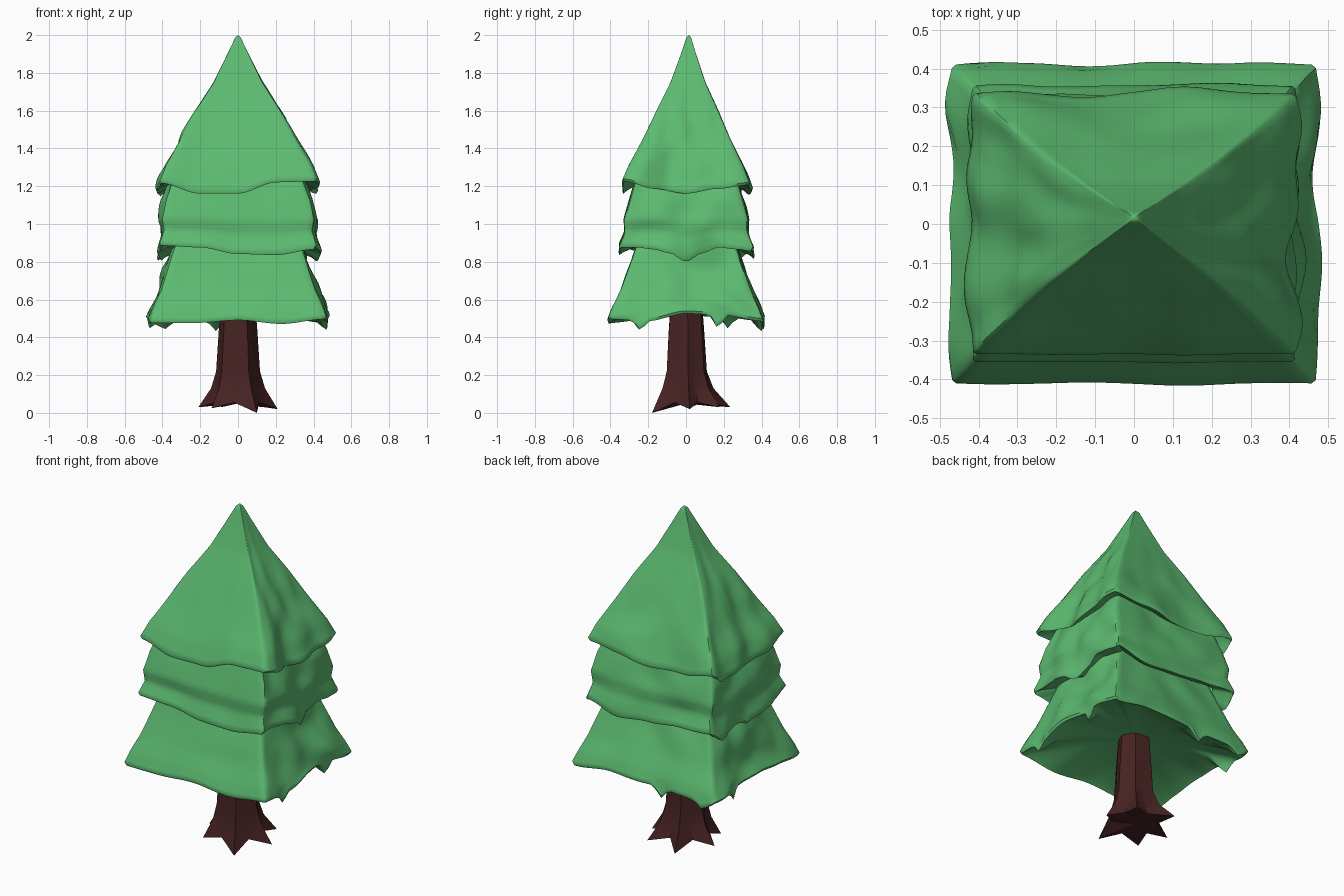
import bpy, bmesh, math
from mathutils import Vector, noise

cube = bpy.data.objects.get("Cube")
if cube:
    bpy.data.objects.remove(cube, do_unlink=True)


def material(name, rgb):
    m = bpy.data.materials.new(name)
    m.use_nodes = True
    m.diffuse_color = (*rgb, 1)
    m.node_tree.nodes["Principled BSDF"].inputs["Base Color"].default_value = (*rgb, 1)
    return m


leaf_green = material("leaf green", (0.107, 0.49, 0.162))
bark_brown = material("bark brown", (0.062, 0.016, 0.016))


def loft(name, rings, mat, angle, first=None, last=None):
    """Skin closed rings of points, closing an end with a fan where a tip is given."""
    bm = bmesh.new()
    loops = [[bm.verts.new(p) for p in ring] for ring in rings]
    n = len(loops[0])
    for a, b in zip(loops, loops[1:]):
        for i in range(n):
            j = (i + 1) % n
            bm.faces.new((a[j], a[i], b[i], b[j]))
    if first:
        v = bm.verts.new(first)
        for i in range(n):
            bm.faces.new((loops[0][i], loops[0][(i + 1) % n], v))
    if last:
        v = bm.verts.new(last)
        for i in range(n):
            bm.faces.new((loops[-1][(i + 1) % n], loops[-1][i], v))
    mesh = bpy.data.meshes.new(name)
    bm.to_mesh(mesh)
    bm.free()
    ob = bpy.data.objects.new(name, mesh)
    bpy.context.collection.objects.link(ob)
    mesh.materials.append(mat)
    bpy.ops.object.select_all(action='DESELECT')
    ob.select_set(True)
    bpy.context.view_layer.objects.active = ob
    bpy.ops.object.shade_smooth_by_angle(angle=math.radians(angle))
    return ob


# Sides run counter-clockwise: front, +x, back, -x
COLUMNS = 28
NORMALS = [Vector((0, -1, 0)), Vector((1, 0, 0)), Vector((0, 1, 0)), Vector((-1, 0, 0))]
BULGE = [0.004, 0.024, 0.012, 0.024]


def hem_height(points, s):
    """Smooth curve through evenly spaced heights, s from -1 to 1."""
    t = (s + 1) / 2 * (len(points) - 1)
    i = min(int(t), len(points) - 2)
    f = t - i
    f = f * f * (3 - 2 * f)
    return points[i] * (1 - f) + points[i + 1] * f


def tier(name, profile, hems, tip=None, spikes=(), seed=0, roof=None):
    top, bottom = profile[0][0], profile[-1][0]

    def ring(z, hx, hy, drop, lift=0.0):
        pts = []
        for k, nrm in enumerate(NORMALS):
            along = Vector((-nrm.y, nrm.x, 0))
            for c in range(COLUMNS):
                s = -0.98 + 1.96 * c / (COLUMNS - 1)
                half, out = (hx, hy) if k % 2 == 0 else (hy, hx)
                sag = hem_height(hems[k], s) - bottom
                for side, at, depth in spikes:
                    if side == k and drop > 0.85:
                        sag -= depth * max(0, 1 - abs(s - at) / 0.11)
                # Boughs swell in the middle of each side, most near the hem
                mid = 1 - s ** 4
                rough = noise.noise(Vector((s * 1.8 + k * 7, z * 6, seed)))
                swell = BULGE[k] * mid * (0.35 + 1.7 * rough) * min(1, out / 0.3) ** 2
                p = along * s * half + nrm * (out + swell)
                # The crown leans slightly backwards
                p.y += 0.015 * max(0, (z - 1.2) / 0.8)
                p.z = z + sag * drop + lift
                pts.append(p)
        return pts

    rings = []
    steps = 4
    for (z0, x0, y0), (z1, x1, y1) in zip(profile, profile[1:]):
        for i in range(steps):
            f = i / steps
            z = z0 + (z1 - z0) * f
            rings.append(ring(z, x0 + (x1 - x0) * f, y0 + (y1 - y0) * f,
                              ((top - z) / (top - bottom)) ** 3))
    z, hx, hy = profile[-1]
    # Hem, thin rolled lip, then the underside tucked in towards the next tier
    for scale, drop, lift in ((1, 1, 0), (0.985, 1, -0.014), (0.93, 0.9, 0), (0.78, 0.7, 0.02)):
        rings.append(ring(z, hx * scale, hy * scale, drop, lift))
    last = None
    if roof:
        rings.append(ring(z, hx * 0.5, hy * 0.5, 0.2, roof))
        last = (0, 0, z + roof + 0.01)
    return loft(name, rings, leaf_green, 50, tip, last)


tier("top_boughs",
     [(1.988, 0.014, 0.012), (1.9, 0.056, 0.040), (1.75, 0.128, 0.092), (1.6, 0.222, 0.162),
      (1.45, 0.300, 0.228), (1.3, 0.380, 0.300), (1.21, 0.415, 0.335)],
     [(1.23, 1.175, 1.175, 1.235, 1.24), (1.24, 1.20, 1.175, 1.20, 1.22),
      (1.22, 1.20, 1.17, 1.18, 1.22),
      (1.21, 1.16, 1.17, 1.18, 1.18, 1.19, 1.19, 1.21, 1.23)],
     tip=(0, 0.015, 2.0), seed=1)

tier("middle_boughs",
     [(1.25, 0.335, 0.265), (1.13, 0.38, 0.298), (1.02, 0.402, 0.328),
      (0.95, 0.392, 0.325), (0.86, 0.415, 0.355)],
     [(0.90, 0.89, 0.855, 0.85, 0.88),
      (0.89, 0.89, 0.88, 0.86, 0.815, 0.86, 0.89, 0.88, 0.87),
      (0.88, 0.83, 0.85, 0.87, 0.88),
      (0.87, 0.82, 0.84, 0.85, 0.82, 0.83, 0.85, 0.87, 0.90)], seed=4)

tier("bottom_boughs",
     [(0.95, 0.31, 0.24), (0.8, 0.36, 0.29), (0.65, 0.408, 0.345),
      (0.56, 0.445, 0.388), (0.5, 0.467, 0.41)],
     [(0.49, 0.49, 0.505, 0.485, 0.51), (0.51, 0.50, 0.54, 0.53, 0.50),
      (0.49, 0.52, 0.51, 0.50, 0.49), (0.50, 0.52, 0.53, 0.51, 0.49)],
     spikes=[(1, -0.60, 0.055), (1, 0.42, 0.075), (2, 0.25, 0.06),
             (2, 0.85, 0.04), (3, -0.55, 0.06)], seed=9, roof=0.06)

# Trunk: six-sided tapered shaft whose foot spreads into pointed roots
ROOTS = [(0.10, -0.18, 0.0), (0.21, 0.02, 0.02), (0.13, 0.18, 0.03),
         (-0.09, 0.235, 0.03), (-0.21, 0.03, 0.03), (-0.14, -0.13, 0.025)]
tips = [Vector(r) for r in ROOTS]


def trunk_ring(z, radius, spread):
    pts = []
    for a, b in zip(tips, tips[1:] + tips[:1]):
        foot = Vector((a.x, a.y, 0))
        p = (foot.normalized() * radius).lerp(foot, spread)
        p.z = a.z if spread == 1 else z
        valley = foot.normalized() + Vector((b.x, b.y, 0)).normalized()
        q = valley.normalized() * radius * (0.9 + 0.2 * spread)
        q.z = z
        pts += [p, q]
    return pts


loft("trunk", [trunk_ring(0.57, 0.092, 0), trunk_ring(0.45, 0.102, 0),
               trunk_ring(0.22, 0.114, 0.03), trunk_ring(0.13, 0.115, 0.3),
               trunk_ring(0.055, 0.115, 1)],
     bark_brown, 40, last=(0, 0, 0.05))
